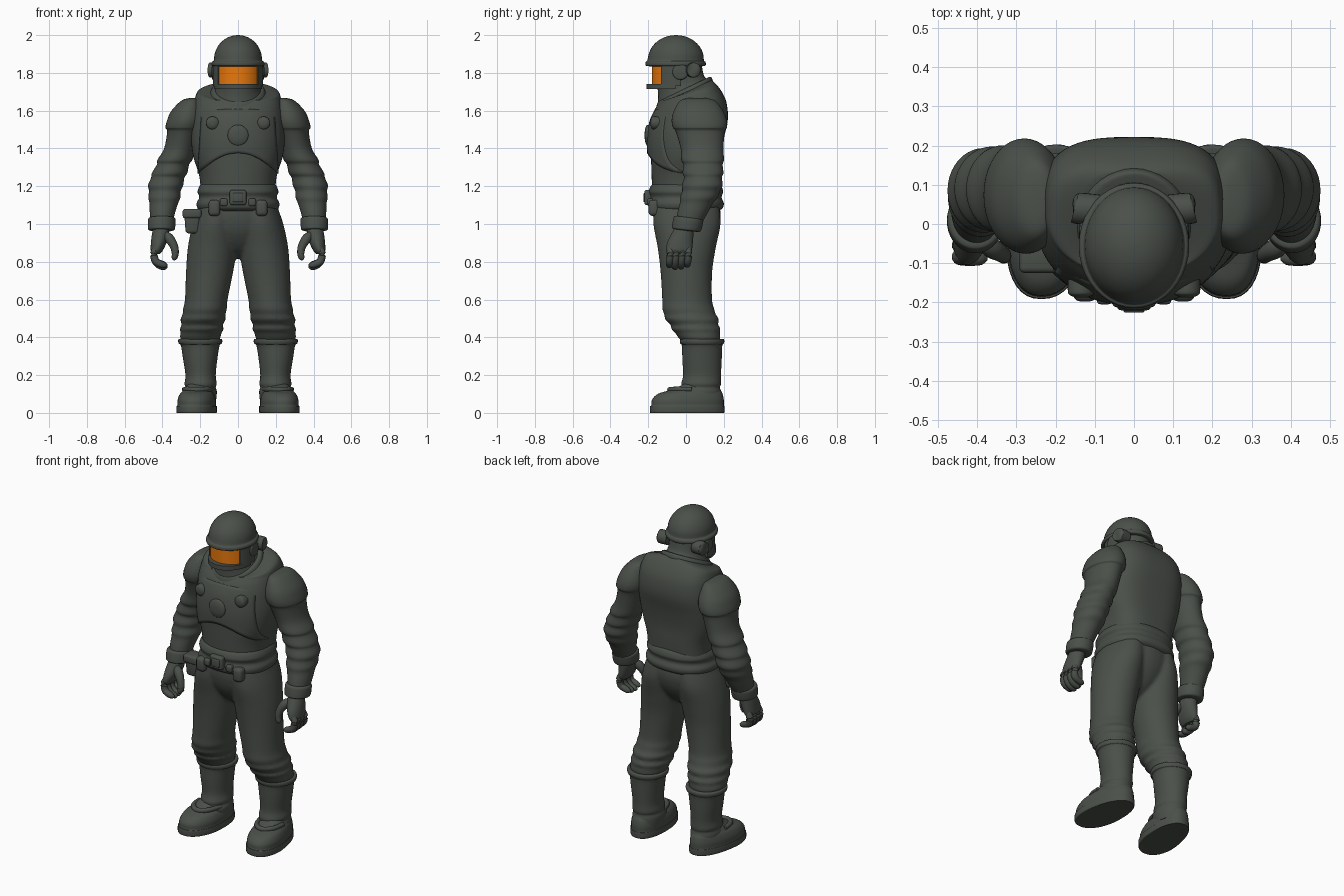
import bpy, bmesh, math
from mathutils import Vector


def material(name, col):
    m = bpy.data.materials.new(name)
    m.diffuse_color = (*col, 1)
    return m


SUIT = material("dark_grey_green", (0.070, 0.080, 0.068))
ORANGE = material("orange_visor", (0.85, 0.20, 0.004))


def finish(bm, name, mat=SUIT, mirror=False, angle=45):
    bmesh.ops.recalc_face_normals(bm, faces=bm.faces)
    me = bpy.data.meshes.new(name)
    bm.to_mesh(me)
    bm.free()
    for p in me.polygons:
        p.use_smooth = True
    me.set_sharp_from_angle(angle=math.radians(angle))
    me.materials.append(mat)
    ob = bpy.data.objects.new(name, me)
    bpy.context.collection.objects.link(ob)
    if mirror:
        ob.modifiers.new("mirror", 'MIRROR').use_mirror_merge = False
    return ob


def spline(st, n):
    """Catmull-Rom interpolation through tuples."""
    out = []
    for i in range(len(st) - 1):
        p0, p1, p2, p3 = st[max(i - 1, 0)], st[i], st[i + 1], st[min(i + 2, len(st) - 1)]
        for k in range(n):
            t = k / n
            out.append(tuple(0.5 * (2 * b + (c - a) * t + (2 * a - 5 * b + 4 * c - d) * t * t
                       + (3 * b - a - 3 * c + d) * t ** 3) for a, b, c, d in zip(p0, p1, p2, p3)))
    return out + [tuple(st[-1])]


def skin(bm, rings):
    vs = [[bm.verts.new(p) for p in r] for r in rings]
    n = len(vs[0])
    for a, b in zip(vs, vs[1:]):
        for i in range(n):
            bm.faces.new((a[i], a[(i + 1) % n], b[(i + 1) % n], b[i]))
    bm.faces.new(vs[0])
    bm.faces.new(vs[-1])


def spow(v, e):
    return math.copysign(abs(v) ** (2 / e), v)


def loft(name, *shells, ef=2.0, eb=2.0, seg=40, n=4, mirror=False, warp=None, angle=45):
    """Stack of rings: (z, cx, cy, rx, ry, tilt); ef/eb = squareness front/back."""
    bm = bmesh.new()
    for st in shells:
        rings = []
        for z, cx, cy, rx, ry, tilt in spline([(*s, 0)[:6] for s in st], n):
            ring = []
            for i in range(seg):
                a = 2 * math.pi * i / seg
                e = eb if math.sin(a) > 0 else ef
                dx, dy = rx * spow(math.cos(a), e), ry * spow(math.sin(a), e)
                p = (cx + dx, cy + dy, z + tilt * dy)
                ring.append(warp(*p) if warp else p)
            rings.append(ring)
        skin(bm, rings)
    return finish(bm, name, mirror=mirror, angle=angle)


def tube(name, *paths, seg=14, n=3, mirror=False, mat=SUIT):
    """Round tubes along points (x, y, z, r)."""
    bm = bmesh.new()
    for path in paths:
        pts = spline(path, n)
        rings = []
        for i, p in enumerate(pts):
            d = Vector(pts[min(i + 1, len(pts) - 1)][:3]) - Vector(pts[max(i - 1, 0)][:3])
            q = d.to_track_quat('Z', 'Y')
            rings.append([Vector(p[:3]) + q @ Vector((p[3] * math.cos(t), p[3] * math.sin(t), 0))
                          for t in (2 * math.pi * k / seg for k in range(seg))])
        skin(bm, rings)
    return finish(bm, name, mat, mirror)


def band(name, a0, a1, rx, ry, th, z0, z1, cy=-0.05, mat=SUIT, mirror=False):
    """Curved plate around the face; angle 0 faces -y."""
    bm = bmesh.new()
    rings = []
    for i in range(25):
        a = math.radians(a0 + (a1 - a0) * i / 24)
        s, c = math.sin(a), -math.cos(a)
        rings.append([((rx - d) * s, cy + (ry - d) * c, z)
                      for d, z in ((0, z0), (0, z1), (th, z1), (th, z0))])
    skin(bm, rings)
    return finish(bm, name, mat, mirror, 40)


def box(name, loc, size, bevel=0.012, taper=1.0, mirror=False):
    bm = bmesh.new()
    bmesh.ops.create_cube(bm, size=1)
    for v in bm.verts:
        k = taper if v.co.z < 0 else 1
        v.co = Vector((v.co.x * size[0] * k, v.co.y * size[1] * k, v.co.z * size[2])) + Vector(loc)
    bmesh.ops.bevel(bm, geom=bm.edges[:], offset=bevel, segments=3, affect='EDGES', profile=0.5)
    return finish(bm, name, mirror=mirror)


# trousers: two legs and pelvis fused into one skin
leg = [(.36, .2, .085, .09, .09), (.40, .2, .07, .108, .112), (.425, .195, .06, .108, .118),
       (.445, .192, .052, .118, .132), (.465, .19, .045, .108, .125), (.495, .185, .032, .121, .143),
       (.52, .18, .022, .113, .136), (.55, .175, .012, .116, .138), (.6, .168, .006, .113, .132),
       (.75, .15, .002, .125, .137), (.88, .135, .004, .13, .155), (1.0, .12, .005, .12, .178),
       (1.1, .105, .002, .1, .172)]
pelvis = [(.82, 0, .005, .03, .03), (.87, 0, .005, .1, .1), (.95, 0, .005, .19, .155),
          (1.03, 0, .005, .22, .178), (1.1, 0, .002, .21, .176), (1.14, 0, 0, .2, .17)]
pants = loft("trousers", leg, [(s[0], -s[1], *s[2:]) for s in leg], pelvis)
rm = pants.modifiers.new("fuse", 'REMESH')
rm.mode, rm.voxel_size, rm.use_smooth_shade = 'VOXEL', 0.01, True
sm = pants.modifiers.new("soften", 'SMOOTH')
sm.factor, sm.iterations = 0.5, 4

# torso vest
vest = [(1.12, 0, 0, .195, .175), (1.25, 0, 0, .204, .182), (1.35, 0, 0, .235, .185),
        (1.45, 0, .005, .248, .195), (1.55, 0, .018, .243, .203), (1.62, 0, .027, .235, .19, .05),
        (1.665, 0, .03, .227, .168, .12), (1.695, 0, .015, .208, .146, .3), (1.70, 0, 0, .13, .135, .45)]
loft("vest", vest, ef=2.2, eb=3.0, seg=64)

# chest plate with arched lower edge, following the vest
fine = spline([(*s, 0)[:6] for s in vest], 8)


def vest_front(x, z):
    s = min(fine, key=lambda q: abs(q[0] - z))
    return s[2] - s[4] * max(0, 1 - abs(x / s[3]) ** 2.2) ** (1 / 2.2)


bm = bmesh.new()
rows = []
for j in range(15):
    v = j / 14
    row = []
    for i in range(33):
        u = i / 16 - 1
        x = u * (.213 - .02 * v)
        z0 = 1.375 - 2.4 * x * x
        z = z0 + (1.61 - z0) * v
        off = .022 * (1 - v ** 2) * (1 - .6 * u ** 4) - .003
        row.append(bm.verts.new((x * (1 + off), vest_front(x, z) - off, z)))
    rows.append(row)
for a, b in zip(rows, rows[1:]):
    for i in range(32):
        bm.faces.new((a[i], a[i + 1], b[i + 1], b[i]))
bmesh.ops.smooth_vert(bm, verts=[v for r in rows[1:-1] for v in r[1:-1]], factor=0.5,
                      use_axis_x=False, use_axis_y=True, use_axis_z=False)
plate = finish(bm, "chest_plate")
so = plate.modifiers.new("thickness", 'SOLIDIFY')
so.thickness, so.offset = 0.03, 0
so.offset = -1 if plate.data.polygons[200].normal.y < 0 else 1

# chest knobs
for nm, x, z, r, mir in (("centre_knob", 0, 1.47, .055, False), ("side_knob", .135, 1.535, .034, True)):
    y = vest_front(x, z) - .008
    tube(nm, [(x, y + .03, z, r), (x, y - .005, z, r), (x, y - .014, z, r * .85),
              (x, y - .02, z, r * .45), (x, y - .021, z, .003)], seg=28, mirror=mir)

# belt with soft rolls, buckle and pouches
loft("belt", [(1.21, 0, 0, .197, .178), (1.195, 0, 0, .207, .19), (1.17, 0, 0, .214, .197),
              (1.15, 0, 0, .207, .19), (1.135, 0, 0, .207, .19), (1.11, 0, 0, .219, .2),
              (1.085, 0, 0, .215, .195), (1.07, 0, 0, .2, .175)], ef=2.3, eb=2.4, seg=56)
box("buckle", (0, -.198, 1.14), (.088, .045, .08))
box("buckle_inset", (0, -.215, 1.14), (.055, .022, .048), .006)
box("belt_pouch", (.125, -.168, 1.085), (.062, .06, .085), .02, mirror=True)
box("belt_tab", (.075, -.185, 1.115), (.04, .04, .04), .01, mirror=True)
box("holster", (-.242, -.08, 1.015), (.088, .08, .13), .016, .8)
box("holster_flap", (-.243, -.08, 1.055), (.1, .09, .05), .014)

# sleeves with elbow folds
loft("sleeve", [(1.668, .235, .06, .01, .03), (1.655, .247, .062, .05, .09), (1.60, .265, .066, .087, .13),
                (1.55, .275, .07, .1, .146), (1.51, .284, .074, .1, .143), (1.49, .287, .075, .088, .13),
                (1.4, .308, .085, .083, .113), (1.34, .334, .088, .092, .113), (1.315, .344, .09, .085, .104),
                (1.27, .362, .09, .094, .108), (1.245, .372, .09, .088, .1), (1.205, .383, .086, .093, .108),
                (1.175, .387, .08, .084, .1), (1.14, .39, .068, .085, .1), (1.11, .393, .055, .076, .088),
                (1.06, .4, .035, .067, .08), (.99, .405, .01, .055, .065)], mirror=True)

# cuffs
loft("cuff", [(1.035, .403, .015, .055, .06, -.12), (1.032, .403, .015, .068, .075, -.12),
              (1.02, .404, .012, .073, .079, -.12), (.98, .405, .004, .072, .078, -.12),
              (.968, .405, 0, .066, .072, -.12), (.965, .405, 0, .045, .055, -.12)], mirror=True)

# gloves: palm, four curled fingers and thumb
loft("palm", [(1.0, .405, -.002, .04, .048), (.95, .41, -.018, .045, .058), (.90, .42, -.032, .041, .068),
              (.86, .43, -.037, .032, .067), (.84, .433, -.037, .018, .052)], mirror=True)
fingers = [[(.43, y, .88, .015), (.444, y, .845, .021), (.438, y - .003, .805, .02),
            (.415, y - .005, .78 + d, .019), (.388, y - .005, .772 + d, .016), (.374, y - .005, .772 + d, .004)]
           for y, d in ((.012, .012), (-.021, .002), (-.053, 0), (-.083, .01))]
thumb = [(.395, -.04, .95, .015), (.365, -.06, .925, .026), (.34, -.075, .885, .022),
         (.332, -.082, .845, .019), (.338, -.085, .818, .014), (.341, -.085, .808, .004)]
tube("glove_fingers", *fingers, thumb, mirror=True)

# boots: shaft and foot
loft("boot_shaft", [(.39, .2, .085, .09, .095), (.392, .2, .085, .112, .113), (.38, .2, .085, .117, .118),
                    (.365, .2, .085, .113, .114), (.355, .2, .085, .102, .107), (.28, .2, .085, .09, .104),
                    (.2, .198, .085, .08, .1), (.155, .198, .08, .085, .105), (.135, .198, .078, .08, .102),
                    (.11, .198, .073, .086, .112), (.05, .198, .08, .08, .11)], mirror=True)


def foot_warp(x, y, z):
    w = 1 - .55 * (y + .05) if y > -.05 else 1
    return (.212 + (x - .212) * w - .1 * (y - .05), y, z)


loft("boot_foot", [(0, .212, .006, .098, .19), (.003, .212, .006, .107, .197), (.035, .212, .006, .107, .197),
                   (.04, .212, .008, .102, .192), (.07, .212, .01, .101, .19), (.10, .212, .022, .091, .172),
                   (.118, .212, .045, .078, .14), (.14, .21, .07, .068, .105), (.17, .206, .085, .055, .08)],
     ef=2.3, eb=2.3, mirror=True, warp=foot_warp)
tube("boot_strap", [(.285, .03, .125, .012), (.272, -.045, .125, .014), (.222, -.085, .122, .015),
                    (.165, -.055, .125, .014), (.135, .03, .125, .012)], mirror=True)

# neck, collar
loft("neck", [(1.65, 0, -.008, .13, .14, .45), (1.70, 0, -.01, .125, .138, .42), (1.73, 0, -.02, .113, .128, .3),
              (1.78, 0, -.032, .108, .125, .1), (1.86, 0, -.045, .112, .125)])
loft("collar", [(1.665, 0, -.008, .14, .142, .48), (1.685, 0, -.008, .148, .15, .48),
                (1.71, 0, -.009, .136, .142, .48), (1.715, 0, -.01, .12, .13, .48)])

# helmet dome with brim
dome = [(1.835, 0, -.055, .115, .14), (1.838, 0, -.055, .137, .157), (1.85, 0, -.055, .141, .16),
        (1.86, 0, -.055, .136, .157), (1.866, 0, -.055, .128, .15)]
dome += [(1.87 + .13 * math.sin(a), 0, -.053, .127 * math.cos(a), .148 * math.cos(a))
         for a in (math.radians(d) for d in (12, 25, 38, 51, 64, 76, 88))]
loft("helmet", dome)

# visor, face frame and chin guard
band("visor", -54, 54, .125, .13, .008, 1.742, 1.84, mat=ORANGE)
band("cheek_frame", 53, 100, .132, .138, .03, 1.73, 1.845, mirror=True)
band("chin_guard", -88, 88, .128, .16, .045, 1.715, 1.742)

# ear cups and side lugs
tube("ear_cup", [(.10, -.03, 1.805, .042), (.13, -.03, 1.805, .042), (.138, -.03, 1.805, .034), (.14, -.03, 1.805, .004)],
     [(.09, .035, 1.815, .04), (.142, .04, 1.815, .04), (.153, .042, 1.815, .034), (.156, .042, 1.815, .004)],
     seg=24, mirror=True)
